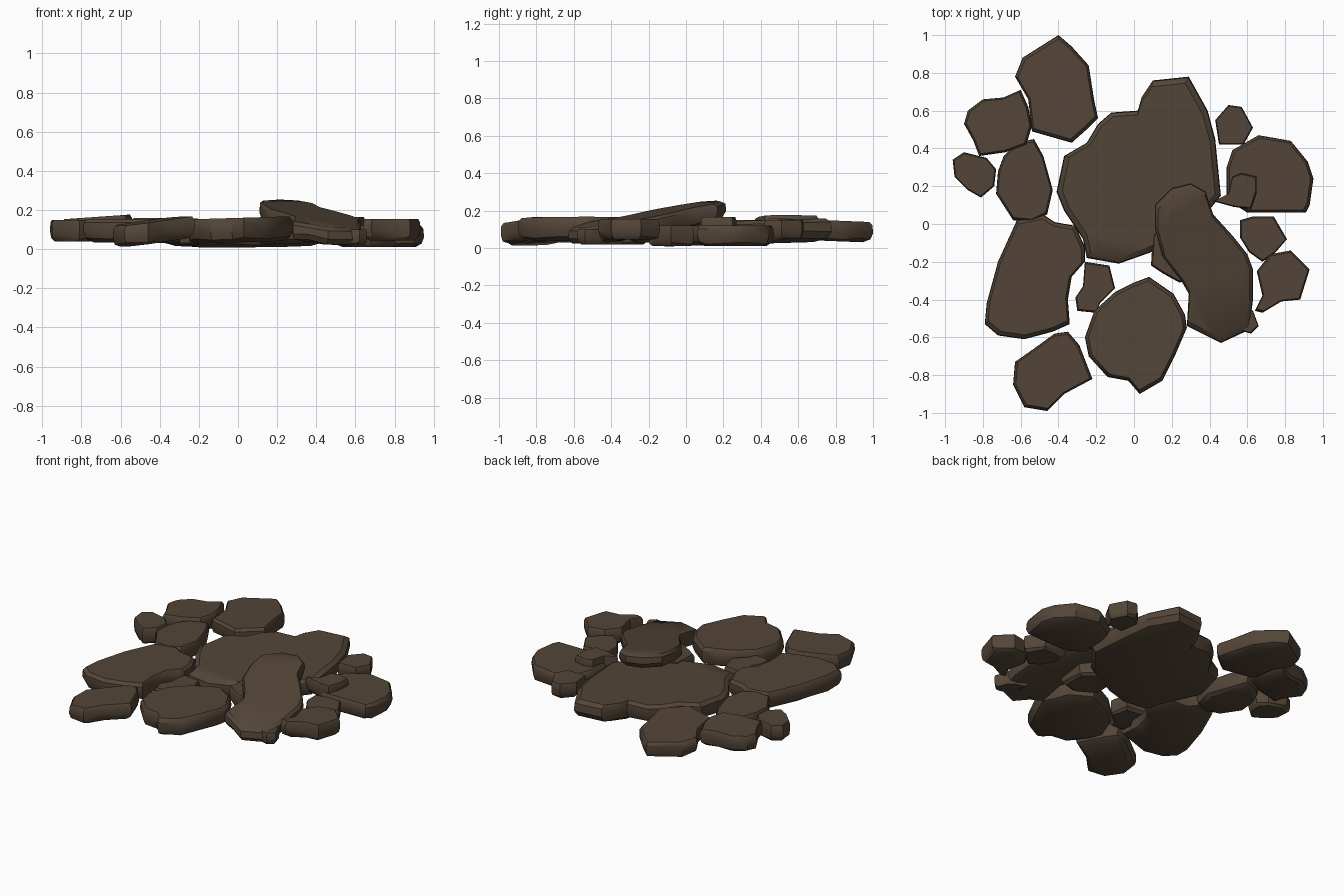
import bpy, bmesh, math

rock = bpy.data.materials.new("dark_brown_rock")
rock.diffuse_color = (0.088, 0.060, 0.040, 1)


def stone(name, top, thick, outline, slope=(0, 0)):
    """Flat stone: outline rings stacked from a rounded underside to a crisp top rim.
    top = height of the upper face at the centre, slope = its rise along x and y."""
    n = len(outline)
    cx = (min(p[0] for p in outline) + max(p[0] for p in outline)) / 2
    cy = (min(p[1] for p in outline) + max(p[1] for p in outline)) / 2
    bm = bmesh.new()
    rings = []
    for scale, level in ((0.80, 0), (0.95, 0.15), (1.0, 0.45), (0.99, 0.84), (0.93, 1.0)):
        ring = []
        for i, (x, y) in enumerate(outline):
            dx, dy = (x - cx) * scale, (y - cy) * scale
            wobble = 0.006 * math.sin(i * 2.3) if 0 < level < 0.5 else 0
            z = top - thick * (1 - level) + slope[0] * dx + slope[1] * dy + wobble
            ring.append(bm.verts.new((cx + dx, cy + dy, max(z, 0))))
        rings.append(ring)
    for low, high in zip(rings, rings[1:]):
        for i in range(n):
            j = (i + 1) % n
            bm.faces.new((low[i], low[j], high[j], high[i]))
    bm.faces.new(rings[0])
    bm.faces.new(rings[-1])
    bmesh.ops.recalc_face_normals(bm, faces=bm.faces)
    mesh = bpy.data.meshes.new(name)
    bm.to_mesh(mesh)
    bm.free()
    mesh.materials.append(rock)
    obj = bpy.data.objects.new(name, mesh)
    bpy.context.collection.objects.link(obj)
    bpy.ops.object.select_all(action='DESELECT')
    obj.select_set(True)
    bpy.context.view_layer.objects.active = obj
    bpy.ops.object.shade_smooth_by_angle(angle=math.radians(35))


# Large central slab
stone("central_slab", 0.145, 0.125, [
    (-.41, .17), (-.37, .36), (-.25, .43), (-.19, .53), (-.12, .59), (.02, .60), (.04, .67),
    (.10, .76), (.29, .78), (.39, .60), (.43, .45), (.46, .15), (.30, -.05), (.09, -.15),
    (-.08, -.21), (-.25, -.18), (-.27, -.08), (-.37, .07)], (0, .03))

# Tilted slab resting on its neighbours
stone("tilted_slab", 0.182, 0.100, [
    (.30, .215), (.38, .17), (.42, .05), (.52, -.06), (.60, -.16), (.63, -.24), (.63, -.40),
    (.61, -.56), (.46, -.63), (.36, -.58), (.28, -.54), (.29, -.37), (.25, -.30), (.15, -.17),
    (.11, -.02), (.11, .10), (.20, .19)], (-.09, .155))
stone("support_stone", 0.14, 0.11, [
    (.10, -.05), (.22, 0), (.35, -.10), (.35, -.28), (.24, -.31), (.15, -.26), (.09, -.22)])
stone("wedge_stone", 0.10, 0.08, [
    (.50, -.40), (.58, -.42), (.63, -.46), (.66, -.54), (.62, -.58), (.50, -.55)])

# Back left group
stone("back_stone", 0.15, 0.11, [
    (-.40, 1.0), (-.33, .94), (-.24, .84), (-.21, .65), (-.19, .56), (-.24, .51), (-.33, .43),
    (-.54, .49), (-.56, .66), (-.63, .78), (-.59, .88)], (0, -.04))
stone("back_left_stone", 0.165, 0.11, [
    (-.88, .60), (-.80, .66), (-.69, .67), (-.60, .71), (-.56, .62), (-.54, .52), (-.57, .42),
    (-.68, .38), (-.82, .36), (-.85, .44), (-.90, .53)], (.07, 0))
stone("left_inner_stone", 0.15, 0.11, [
    (-.62, .43), (-.53, .45), (-.48, .36), (-.43, .18), (-.46, .05), (-.54, .01),
    (-.64, .02), (-.73, .16), (-.72, .28), (-.69, .36)])
stone("left_outer_stone", 0.15, 0.11, [
    (-.96, .34), (-.90, .38), (-.78, .35), (-.73, .29), (-.74, .20), (-.81, .14),
    (-.88, .18), (-.95, .25)])

# Front left group
stone("front_left_slab", 0.155, 0.12, [
    (-.62, .02), (-.48, .05), (-.42, .01), (-.31, -.01), (-.26, -.12), (-.26, -.20),
    (-.33, -.28), (-.35, -.40), (-.34, -.53), (-.43, -.57), (-.58, -.61), (-.72, -.59),
    (-.79, -.53), (-.78, -.42), (-.72, -.20)])
stone("gap_stone", 0.12, 0.10, [
    (-.26, -.20), (-.13, -.22), (-.10, -.34), (-.18, -.42), (-.20, -.47), (-.30, -.46),
    (-.31, -.39), (-.27, -.33)])
stone("front_corner_stone", 0.145, 0.11, [
    (-.42, -.58), (-.35, -.57), (-.29, -.64), (-.22, -.82), (-.37, -.90), (-.46, -.99),
    (-.58, -.97), (-.64, -.85), (-.63, -.73), (-.53, -.66)], (.12, .04))
stone("front_slab", 0.16, 0.125, [
    (.08, -.28), (.21, -.37), (.27, -.48), (.28, -.55), (.22, -.69), (.15, -.83), (.03, -.90),
    (-.03, -.83), (-.14, -.81), (-.24, -.70), (-.26, -.60), (-.21, -.46), (-.10, -.36),
    (0, -.31)], (.03, 0))

# Right group
stone("right_slab", 0.12, 0.11, [
    (.52, .39), (.66, .47), (.83, .44), (.92, .33), (.95, .24), (.93, .10), (.91, .06),
    (.60, .06), (.49, .13), (.49, .30)])
stone("pebble_on_slab", 0.165, 0.10, [
    (.52, .25), (.57, .27), (.65, .25), (.65, .17), (.62, .08), (.53, .09), (.42, .12), (.50, .16)])
stone("back_right_pebble", 0.15, 0.10, [
    (.43, .55), (.50, .63), (.57, .62), (.63, .51), (.58, .42), (.45, .42)])
stone("right_pebble", 0.12, 0.11, [
    (.56, .02), (.63, .04), (.74, .04), (.81, -.08), (.75, -.15), (.68, -.20), (.61, -.15),
    (.56, -.07)])
stone("front_right_stone", 0.155, 0.11, [
    (.65, -.25), (.72, -.16), (.83, -.14), (.93, -.24), (.88, -.40), (.78, -.41),
    (.68, -.47), (.64, -.46), (.68, -.38)])
